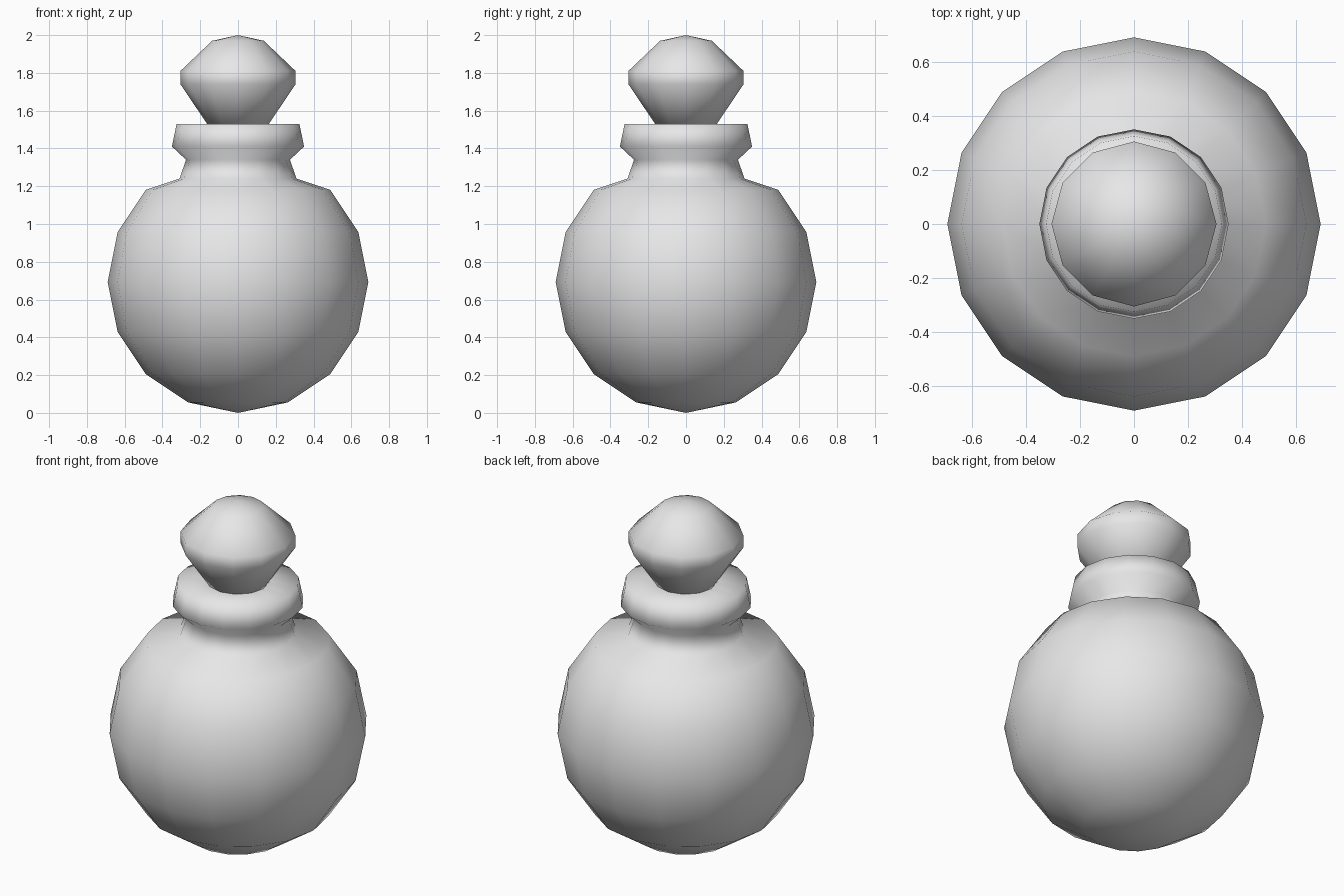
import bpy
import bmesh
from math import cos, sin, pi

cube = bpy.data.objects.get("Cube")
if cube:
    bpy.data.objects.remove(cube, do_unlink=True)

grey = bpy.data.materials.new("plain_grey")
grey.use_nodes = True
colour = (0.8, 0.8, 0.8, 1)
grey.diffuse_color = colour
grey.node_tree.nodes["Principled BSDF"].inputs["Base Color"].default_value = colour


def lathe(name, profile, sides):
    """Revolve (radius, height) points, listed bottom to top, around z."""
    bm = bmesh.new()
    rings = []
    for r, z in profile:
        if r == 0:
            rings.append([bm.verts.new((0, 0, z))] * sides)
        else:
            rings.append([bm.verts.new((r * cos(2 * pi * i / sides),
                                        r * sin(2 * pi * i / sides), z))
                          for i in range(sides)])
    for low, high in zip(rings, rings[1:]):
        for i in range(sides):
            j = (i + 1) % sides
            corners = dict.fromkeys((low[i], low[j], high[j], high[i]))
            bm.faces.new(list(corners))
    bmesh.ops.recalc_face_normals(bm, faces=bm.faces)
    for face in bm.faces:
        face.smooth = True
    mesh = bpy.data.meshes.new(name)
    bm.to_mesh(mesh)
    bm.free()
    mesh.materials.append(grey)
    obj = bpy.data.objects.new(name, mesh)
    bpy.context.collection.objects.link(obj)
    return obj


# Round flask: coarse sphere, cut off below the neck
RADIUS = 0.69
SIDES = 16
globe = [(0, 0)]
for k in range(1, 7):
    a = 2 * pi * k / SIDES
    globe.append((RADIUS * sin(a), 0.693 - RADIUS * cos(a)))

# Pinched neck, flared lip and its flat top
neck = [(0.31, 1.24), (0.275, 1.34), (0.35, 1.41), (0.325, 1.53),
        (0.14, 1.53), (0, 1.53)]
lathe("flask_body", globe + neck, SIDES)

# Faceted stopper, its foot sunk slightly into the lip
lathe("stopper", [(0, 1.51), (0.15, 1.51), (0.305, 1.74), (0.305, 1.81),
                  (0.137, 1.97), (0, 2.0)], 12)
